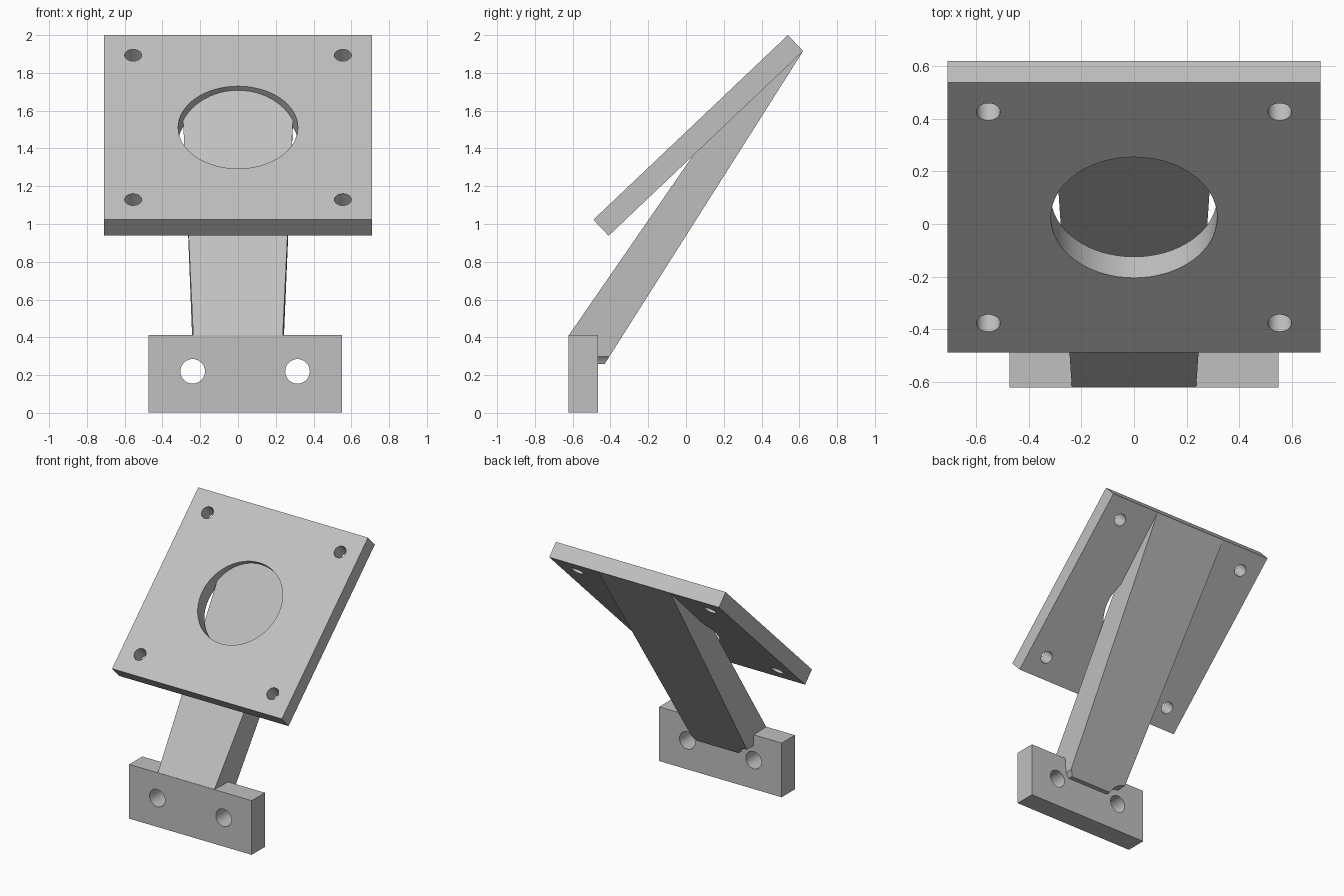
import bpy, bmesh, math
from mathutils import Matrix, Vector

old = bpy.data.objects.get("Cube")
if old:
    bpy.data.objects.remove(old, do_unlink=True)

grey = bpy.data.materials.new("plain grey")
grey.use_nodes = True
grey.diffuse_color = (0.53, 0.53, 0.53, 1)
grey.node_tree.nodes["Principled BSDF"].inputs["Base Color"].default_value = grey.diffuse_color


def add_object(name, bm):
    mesh = bpy.data.meshes.new(name)
    bmesh.ops.recalc_face_normals(bm, faces=bm.faces)
    bm.to_mesh(mesh)
    bm.free()
    mesh.materials.append(grey)
    obj = bpy.data.objects.new(name, mesh)
    bpy.context.collection.objects.link(obj)
    return obj


def box(name, size, matrix):
    bm = bmesh.new()
    bmesh.ops.create_cube(bm, size=1, matrix=matrix @ Matrix.Diagonal((*size, 1)))
    return add_object(name, bm)


def select(obj):
    bpy.ops.object.select_all(action='DESELECT')
    obj.select_set(True)
    bpy.context.view_layer.objects.active = obj


def drill(obj, radius, matrix):
    """Cut a round hole along the local z axis of the matrix."""
    bm = bmesh.new()
    bmesh.ops.create_cone(bm, cap_ends=True, segments=64, radius1=radius,
                          radius2=radius, depth=0.8, matrix=matrix)
    cutter = add_object("hole_cutter", bm)
    cutter.hide_render = True
    mod = obj.modifiers.new("hole", 'BOOLEAN')
    mod.operation = 'DIFFERENCE'
    mod.solver = 'EXACT'
    mod.object = cutter
    select(obj)
    bpy.ops.object.modifier_apply(modifier=mod.name)
    bpy.data.objects.remove(cutter, do_unlink=True)


# Tilted square mounting plate with a large bore and four screw holes
tilt = Matrix.Translation((0, 0.065, 1.469)) @ Matrix.Rotation(math.radians(43.5), 4, 'X')
plate = box("mounting_plate", (1.42, 1.42, 0.117), tilt)
drill(plate, 0.317, tilt)
for sx in (-1, 1):
    for sy in (-1, 1):
        drill(plate, 0.045, tilt @ Matrix.Translation((sx * 0.555, sy * 0.555, 0)))

# Base block, offset slightly to the left
block = box("base_block", (1.025, 0.157, 0.41),
            Matrix.Translation((0.0375, -0.5435, 0.207)))

# Tapered arm: side profile of (y, z, half width)
profile = [(-0.619, 0.413, 0.237), (-0.619, 0.26, 0.237), (-0.43, 0.26, 0.237),
           (0.616, 1.909, 0.302), (0.33, 1.787, 0.302)]
bm = bmesh.new()
sides = [[bm.verts.new((s * w, y, z)) for y, z, w in profile] for s in (-1, 1)]
for side in sides:
    bm.faces.new(side)
for i in range(len(profile)):
    j = (i + 1) % len(profile)
    bm.faces.new((sides[0][i], sides[0][j], sides[1][j], sides[1][i]))
arm = add_object("support_arm", bm)

# Screw holes in the block, with wider clearance cut from the arm
for x in (-0.24, 0.315):
    axis = Matrix.Translation((x, -0.54, 0.22)) @ Matrix.Rotation(math.pi / 2, 4, 'X')
    drill(block, 0.065, axis)
    drill(arm, 0.11, axis)

for obj in (plate, block, arm):
    select(obj)
    bpy.ops.object.shade_smooth_by_angle(angle=math.radians(20))
